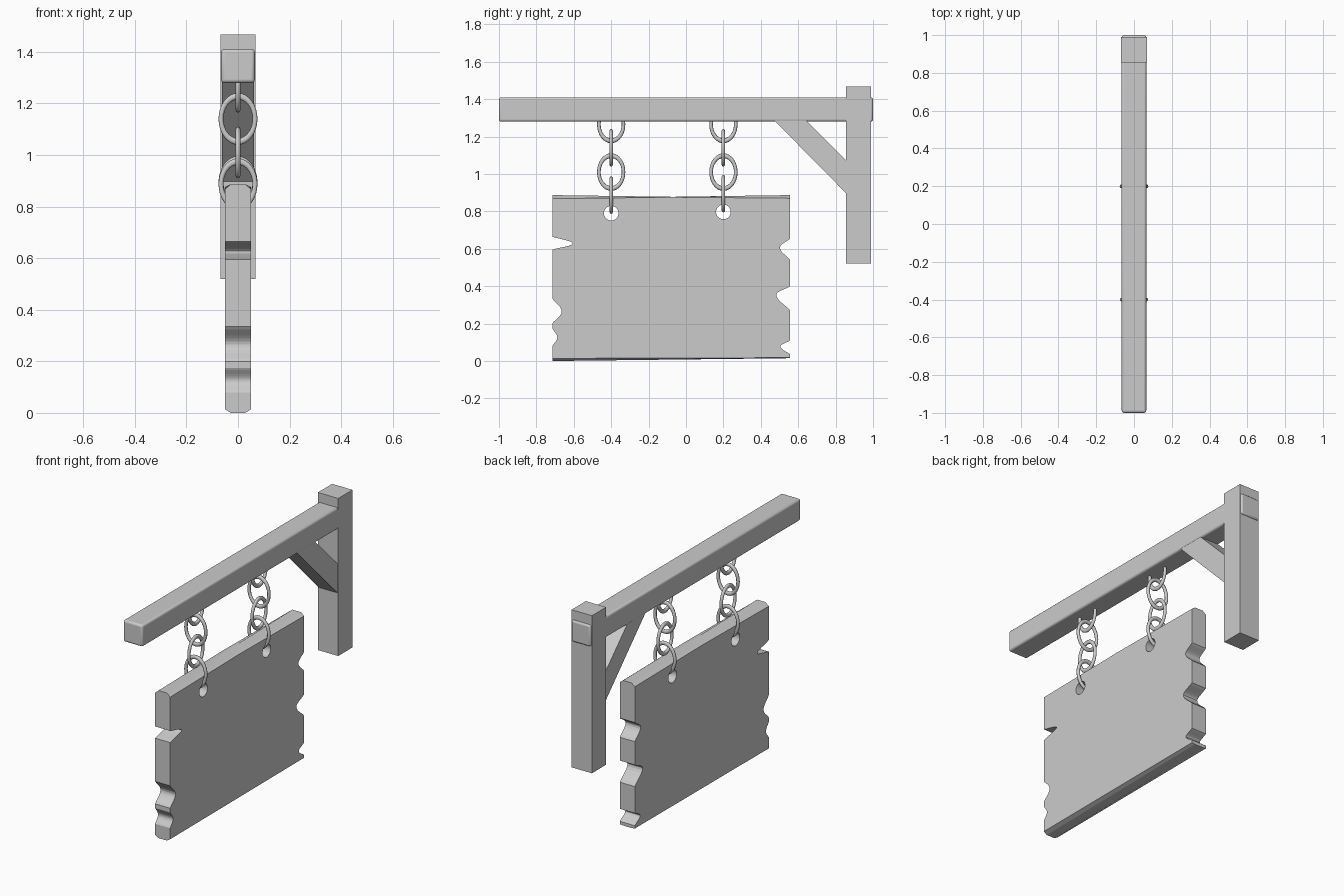
import bpy, bmesh
from math import pi, sin

if "Cube" in bpy.data.objects:
    bpy.data.objects.remove(bpy.data.objects["Cube"])


def mesh_object(name, bm):
    bmesh.ops.recalc_face_normals(bm, faces=bm.faces)
    me = bpy.data.meshes.new(name)
    bm.to_mesh(me)
    bm.free()
    ob = bpy.data.objects.new(name, me)
    bpy.context.collection.objects.link(ob)
    return ob


def loft(name, layers):
    """Solid from stacked (x, [(y, z), ...]) outlines with equal point counts."""
    bm = bmesh.new()
    rings = [[bm.verts.new((x, y, z)) for y, z in pts] for x, pts in layers]
    n = len(rings[0])
    for a, b in zip(rings, rings[1:]):
        for i in range(n):
            j = (i + 1) % n
            bm.faces.new((a[i], a[j], b[j], b[i]))
    bm.faces.new(rings[0])
    bm.faces.new(rings[-1])
    return mesh_object(name, bm)


def box(name, half_x, y0, y1, z0, z1, bevel=0):
    pts = [(y0, z0), (y1, z0), (y1, z1), (y0, z1)]
    ob = loft(name, [(-half_x, pts), (half_x, pts)])
    if bevel:
        m = ob.modifiers.new("bevel", "BEVEL")
        m.width, m.segments = bevel, 3
    return ob


def smooth(ob, angle=30):
    bpy.ops.object.select_all(action='DESELECT')
    ob.select_set(True)
    bpy.context.view_layer.objects.active = ob
    bpy.ops.object.shade_smooth_by_angle(angle=angle * pi / 180)


# Post, beam and diagonal brace
box("post", 0.0675, 0.855, 0.99, 0.52, 1.467)
smooth(box("beam", 0.065, -1, 1, 1.28, 1.41, 0.012))
brace = [(0.473, 1.285), (0.86, 0.893), (0.86, 1.07), (0.645, 1.285)]
loft("brace", [(-0.062, brace), (0.062, brace)])


# Weathered board: worn top and bottom edges, bites out of both ends
def bite(edge, depth, z0, peak, z1, n=6):
    pts = []
    for i in range(2 * n + 1):
        t = i / n
        z = z0 + (peak - z0) * t if t < 1 else peak + (z1 - peak) * (t - 1)
        pts.append((edge + depth * max(0, sin(pi * t / 2)) ** 1.3, z))
    return pts


L, R = -0.715, 0.557
right = (bite(R, -0.052, 0.035, 0.078, 0.11) + bite(R, -0.074, 0.27, 0.355, 0.40)
         + bite(R, -0.055, 0.54, 0.607, 0.655))
left = (bite(L, 0.11, 0.665, 0.628, 0.595) + bite(L, 0.05, 0.335, 0.265, 0.20)
        + bite(L, 0.027, 0.175, 0.125, 0.08))


def outline(b_left, b_right, t_left, t_mid, t_right):
    return ([(L, b_left), (R, b_right)] + right
            + [(R, t_right), (-0.07, t_mid), (L, t_left)] + left)


core = outline(0.0, 0.015, 0.887, 0.878, 0.887)
face = outline(0.014, 0.018, 0.868, 0.876, 0.87)
board = loft("sign_board", [(-0.05, face), (-0.028, core), (0.028, core), (0.05, face)])

# Chain holes through the board
chains = [(-0.4, 0.79, 0.887), (0.2, 0.797, 0.895)]
for y, z, _ in chains:
    bpy.ops.mesh.primitive_cylinder_add(vertices=32, radius=0.039, depth=0.3,
                                        location=(0, y, z), rotation=(0, pi / 2, 0))
    cutter = bpy.context.object
    cutter.name = "hole_cutter"
    cutter.hide_render = True
    m = board.modifiers.new("hole", "BOOLEAN")
    m.object, m.operation, m.solver = cutter, 'DIFFERENCE', 'EXACT'
    bpy.context.view_layer.objects.active = board
    bpy.ops.object.modifier_apply(modifier=m.name)
    bpy.data.objects.remove(cutter)

# Chains: oval links alternating between facing sideways and facing forward
for y, _, z_low in chains:
    for i, z in enumerate((1.265, 1.14, 1.01, z_low)):
        bpy.ops.mesh.primitive_torus_add(major_segments=32, minor_segments=10,
                                         major_radius=0.066, minor_radius=0.0095,
                                         location=(0, y, z),
                                         rotation=(0, pi / 2, pi / 2 * (i % 2)))
        link = bpy.context.object
        link.name = "chain_link"
        link.scale = (1.33, 1, 1)
        smooth(link, 60)
